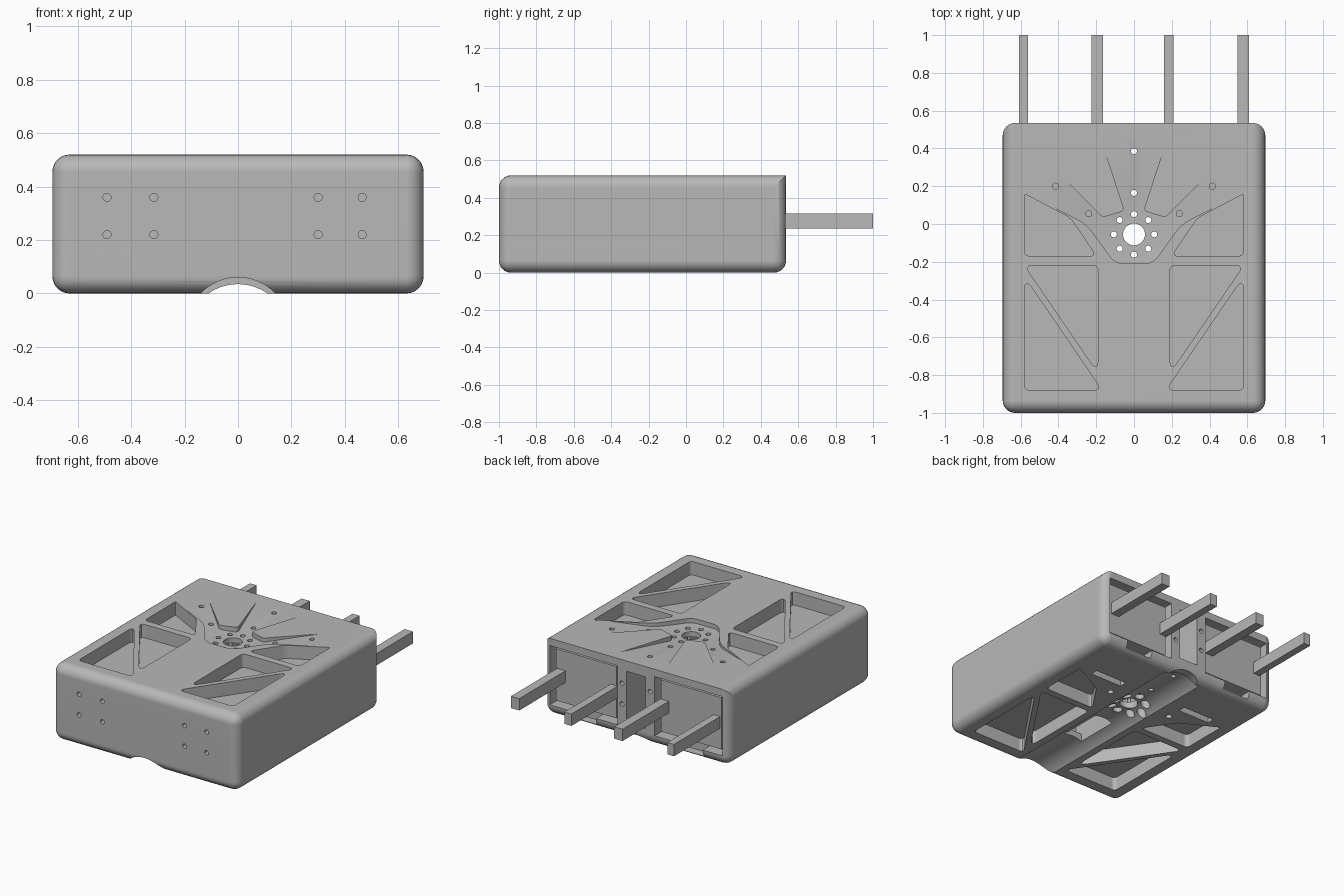
import bpy, bmesh, math
from mathutils import Vector, Matrix

if "Cube" in bpy.data.objects:
    bpy.data.objects.remove(bpy.data.objects["Cube"])

grey = bpy.data.materials.new("plain grey")
grey.use_nodes = True
colour = (0.48, 0.48, 0.48, 1)
grey.diffuse_color = colour
grey.node_tree.nodes["Principled BSDF"].inputs["Base Color"].default_value = colour

HUB = Vector((0, -0.055))
TOP = 0.52


def finish(bm, name):
    bmesh.ops.recalc_face_normals(bm, faces=bm.faces)
    mesh = bpy.data.meshes.new(name)
    bm.to_mesh(mesh)
    bm.free()
    mesh.materials.append(grey)
    ob = bpy.data.objects.new(name, mesh)
    bpy.context.scene.collection.objects.link(ob)
    return ob


def box(name, x, y, z):
    bm = bmesh.new()
    bmesh.ops.create_cube(bm, size=1)
    for v in bm.verts:
        v.co = [r[0] if c < 0 else r[1] for c, r in zip(v.co, (x, y, z))]
    return finish(bm, name)


def cone(name, centre, r1, r2, depth, axis="Z", sides=24):
    bm = bmesh.new()
    turn = Matrix.Rotation(math.pi / 2, 4, "X") if axis == "Y" else Matrix()
    bmesh.ops.create_cone(bm, cap_ends=True, segments=sides, radius1=r1, radius2=r2,
                          depth=depth, matrix=Matrix.Translation(centre) @ turn)
    return finish(bm, name)


def rounded(points, radii):
    """Outline with each corner replaced by a short curve of the given radius."""
    out = []
    pts = [Vector(p) for p in points]
    for i, p in enumerate(pts):
        r = radii[i]
        if not r:
            out.append(p)
            continue
        u = (pts[i - 1] - p).normalized()
        w = (pts[(i + 1) % len(pts)] - p).normalized()
        t = r / math.tan(u.angle(w) / 2)
        for k in range(7):
            s = k / 6
            out.append(p + u * t * (1 - s) ** 2 + w * t * s ** 2)
    return out


def prism(name, outline, z0, z1):
    bm = bmesh.new()
    face = bm.faces.new([bm.verts.new((p.x, p.y, z0)) for p in outline])
    ext = bmesh.ops.extrude_face_region(bm, geom=[face])
    for g in ext["geom"]:
        if isinstance(g, bmesh.types.BMVert):
            g.co.z = z1
    return finish(bm, name)


def boolean(target, tool, operation="DIFFERENCE"):
    mod = target.modifiers.new("cut", "BOOLEAN")
    mod.operation, mod.solver, mod.object = operation, "EXACT", tool
    bpy.context.view_layer.objects.active = target
    bpy.ops.object.modifier_apply(modifier=mod.name)
    bpy.data.objects.remove(tool)


# Housing: rounded block whose upper rear edge stays sharp
body = box("housing", (-0.695, 0.695), (-1, 0.535), (0, TOP))
bm = bmesh.new()
bm.from_mesh(body.data)
edges = [e for e in bm.edges if not all(v.co.y > 0 and v.co.z > 0.1 for v in e.verts)]
bmesh.ops.bevel(bm, geom=edges, offset=0.065, segments=6, profile=0.5, affect="EDGES")
bm.to_mesh(body.data)
bm.free()

# Shallow conical star recess around the hub
half = [(0.1, -0.21), (0.25, 0), (0.58, 0.165), (0.75, 0.42),
        (0.5, 0.37), (0.165, 0.035), (0.05, 0.07), (0.21, 0.56)]
radii = [0.1, 0.25, 0, 0, 0, 0.03, 0.025, 0]
star = prism("star_cutter", rounded(half + [(-x, y) for x, y in reversed(half)],
                                    radii + radii[::-1]), 0.45, 0.6)
slope = 0.035 / 0.43
dish = cone("dish_cutter", (HUB.x, HUB.y, TOP), 0.53 - 0.035 / slope,
            0.53 + 0.035 / slope, 0.07, sides=96)
boolean(star, dish, "INTERSECT")
boolean(body, star)

# Triangular lightening pockets, top and bottom
pockets = [
    ([(0.19, -0.22), (0.58, -0.22), (0.19, -0.79)], [0.03, 0.024, 0.024]),
    ([(0.58, -0.28), (0.58, -0.88), (0.17, -0.88)], [0.024, 0.03, 0.024]),
    ([(0.58, 0.16), (0.58, -0.17), (0.2, -0.17), (0.335, 0.03)], [0.008, 0.03, 0.02, 0.1]),
]
for side in (1, -1):
    for pts, rad in pockets:
        outline = rounded([(x * side, y) for x, y in pts], rad)
        for z0, z1 in ((TOP - 0.09, 0.6), (-0.1, 0.09)):
            boolean(body, prism("pocket_cutter", outline, z0, z1))

# Round channel along the underside, shallower at the rear
for y0, y1, drop in ((-1.1, 0.47, 0), (0.4, 0.6, 0.025)):
    boolean(body, cone("channel_cutter", (0, (y0 + y1) / 2, -0.133 - drop),
                       0.193, 0.193, y1 - y0, "Y", 64))

# Central cavity, its window in the channel, and the rear bays
boolean(body, box("cavity_cutter", (-0.07, 0.07), (-0.65, 0.6), (0.1, 0.45)))
boolean(body, box("window_cutter", (-0.07, 0.07), (-0.6, -0.3), (-0.1, 0.2)))
for s in (1, -1):
    span = sorted((0.14 * s, 0.645 * s))
    boolean(body, box("bay_cutter", span, (0.42, 0.6), (0.07, 0.47)))
    span = sorted((0.3 * s, 0.5 * s))
    boolean(body, box("notch_cutter", span, (0.46, 0.6), (0.02, 0.1)))
    span = sorted((0.24 * s, 0.48 * s))
    boolean(body, box("slot_cutter", span, (0.155, 0.205), (-0.1, 0.05)))

# Hub bore, bolt circle and spoke holes
boolean(body, cone("bore_cutter", (0, HUB.y, 0.3), 0.058, 0.058, 1, sides=48))
for i in range(8):
    a = i * math.pi / 4
    x, y = 0.107 * math.cos(a), HUB.y + 0.107 * math.sin(a)
    boolean(body, cone("bolt_cutter", (x, y, 0.3), 0.016, 0.016, 1))
    boolean(body, cone("counterbore_cutter", (x, y, 0), 0.03, 0.03, 0.18))
for y in (0.165, 0.385):
    boolean(body, cone("spoke_hole_cutter", (0, y, 0.3), 0.016, 0.016, 1))
for x, y in ((0.24, 0.055), (0.415, 0.2)):
    for s in (1, -1):
        boolean(body, cone("spoke_hole_cutter", (x * s, y, TOP), 0.016, 0.016, 0.16))
boolean(body, cone("under_hole_cutter", (0.24, 0.055, 0), 0.02, 0.02, 0.16))
boolean(body, cone("under_hole_cutter", (-0.24, 0.055, 0), 0.02, 0.02, 0.16))

# Screw holes in the front wall and beside the rear slot
for z in (0.22, 0.36):
    for x in (-0.49, -0.315, 0.3, 0.465):
        boolean(body, cone("front_hole_cutter", (x, -1, z), 0.015, 0.015, 0.12, "Y"))
    for x in (-0.105, 0.105):
        boolean(body, cone("rear_hole_cutter", (x, 0.53, z), 0.015, 0.015, 0.12, "Y"))

bpy.ops.object.select_all(action="DESELECT")
body.select_set(True)
bpy.context.view_layer.objects.active = body
bpy.ops.object.shade_smooth_by_angle(angle=math.radians(30))
weighted = body.modifiers.new("weighted_normals", "WEIGHTED_NORMAL")
weighted.keep_sharp = True

# Units sitting inside the rear bays
for side, s in (("left", 1), ("right", -1)):
    box(side + "_bay_unit", sorted((0.165 * s, 0.62 * s)), (0.4, 0.505), (0.095, 0.445))

# Four bars reaching out to the rear
for i, (x0, x1) in enumerate(((-0.61, -0.56), (-0.225, -0.163), (0.158, 0.21), (0.548, 0.61))):
    box("bar_%d" % (i + 1), (x0, x1), (0.45, 1), (0.235, 0.315))
